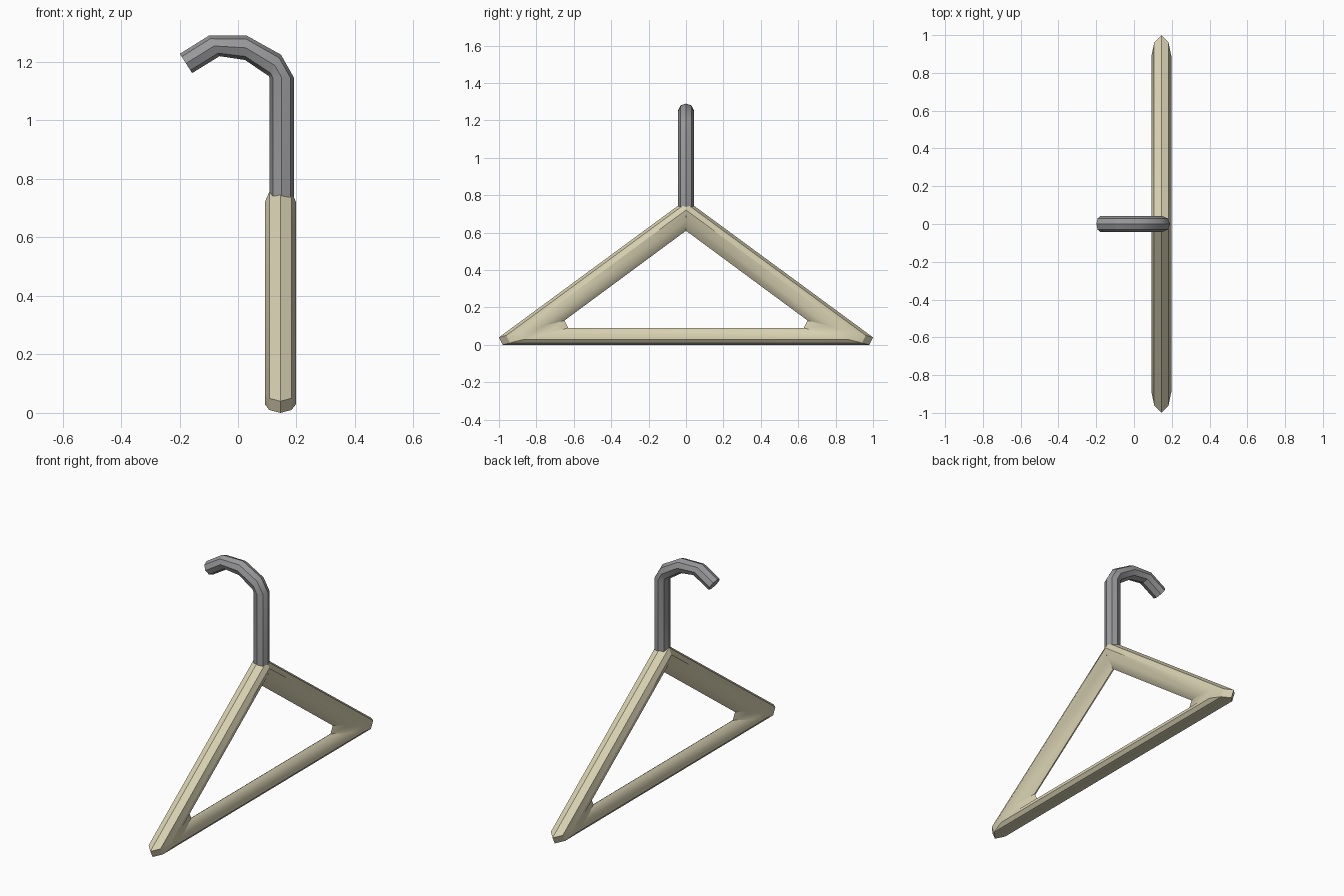
import bpy
import bmesh
from math import sin, cos, pi, radians
from mathutils import Vector

cube = bpy.data.objects.get("Cube")
if cube:
    bpy.data.objects.remove(cube, do_unlink=True)


def material(name, color, roughness):
    mat = bpy.data.materials.new(name)
    mat.use_nodes = True
    mat.diffuse_color = (*color, 1)
    bsdf = mat.node_tree.nodes["Principled BSDF"]
    bsdf.inputs["Base Color"].default_value = (*color, 1)
    bsdf.inputs["Roughness"].default_value = roughness
    return mat


def loft(name, rings, section, side, mat, closed):
    """Skin a tube through rings, each given by its outer and inner point."""
    bm = bmesh.new()
    loops = []
    for outer, inner in rings:
        loops.append([bm.verts.new(Vector(outer).lerp(Vector(inner), t) + side * w)
                      for t, w in section])
    pairs = list(zip(loops, loops[1:]))
    if closed:
        pairs.append((loops[-1], loops[0]))
    else:
        bm.faces.new(loops[0])
        bm.faces.new(loops[-1])
    n = len(section)
    for a, b in pairs:
        for i in range(n):
            j = (i + 1) % n
            bm.faces.new((a[i], a[j], b[j], b[i]))
    bmesh.ops.recalc_face_normals(bm, faces=bm.faces)
    mesh = bpy.data.meshes.new(name)
    bm.to_mesh(mesh)
    bm.free()
    mesh.materials.append(mat)
    obj = bpy.data.objects.new(name, mesh)
    bpy.context.collection.objects.link(obj)
    bpy.ops.object.select_all(action='DESELECT')
    obj.select_set(True)
    bpy.context.view_layer.objects.active = obj
    bpy.ops.object.shade_smooth_by_angle(angle=radians(30))
    return obj


wood = material("pale_wood", (0.68, 0.63, 0.44), 0.6)
metal = material("grey_metal", (0.32, 0.32, 0.33), 0.4)

# Triangular frame: one closed eight-sided tube, blunt at both tips
FRAME_X = 0.145
half = [(0.11, 0.707), (0.33, 1), (0.67, 0.707)]
frame_section = [(0, 0)] + half + [(1, 0)] + [(t, -w) for t, w in reversed(half)]
apex = ((FRAME_X, 0, 0.775), (FRAME_X, 0, 0.61))
arm_tip = ((FRAME_X, 1, 0.04), (FRAME_X, 0.65, 0.13))
bar_tip = ((FRAME_X, 0.98, 0), (FRAME_X, 0.63, 0.09))


def flip(ring):
    return [(x, -y, z) for x, y, z in ring]


loft("hanger_frame", [apex, arm_tip, bar_tip, flip(bar_tip), flip(arm_tip)],
     frame_section, Vector((0.0535, 0, 0)), wood, True)

# Hook: octagonal tube rising from the apex and curling to one side
hook_section = [((1 - cos(k * pi / 4)) / 2, sin(k * pi / 4)) for k in range(8)]
hook_profile = [
    ((0.191, 0.68), (0.107, 0.68)),
    ((0.191, 1.147), (0.107, 1.147)),
    ((0.147, 1.225), (0.105, 1.152)),
    ((0.03, 1.29), (0.024, 1.207)),
    ((-0.10, 1.29), (-0.063, 1.22)),
    ((-0.199, 1.228), (-0.157, 1.162)),
]
hook_rings = [[(x, 0, z) for x, z in ring] for ring in hook_profile]
loft("hook", hook_rings, hook_section, Vector((0, 0.042, 0)), metal, False)
